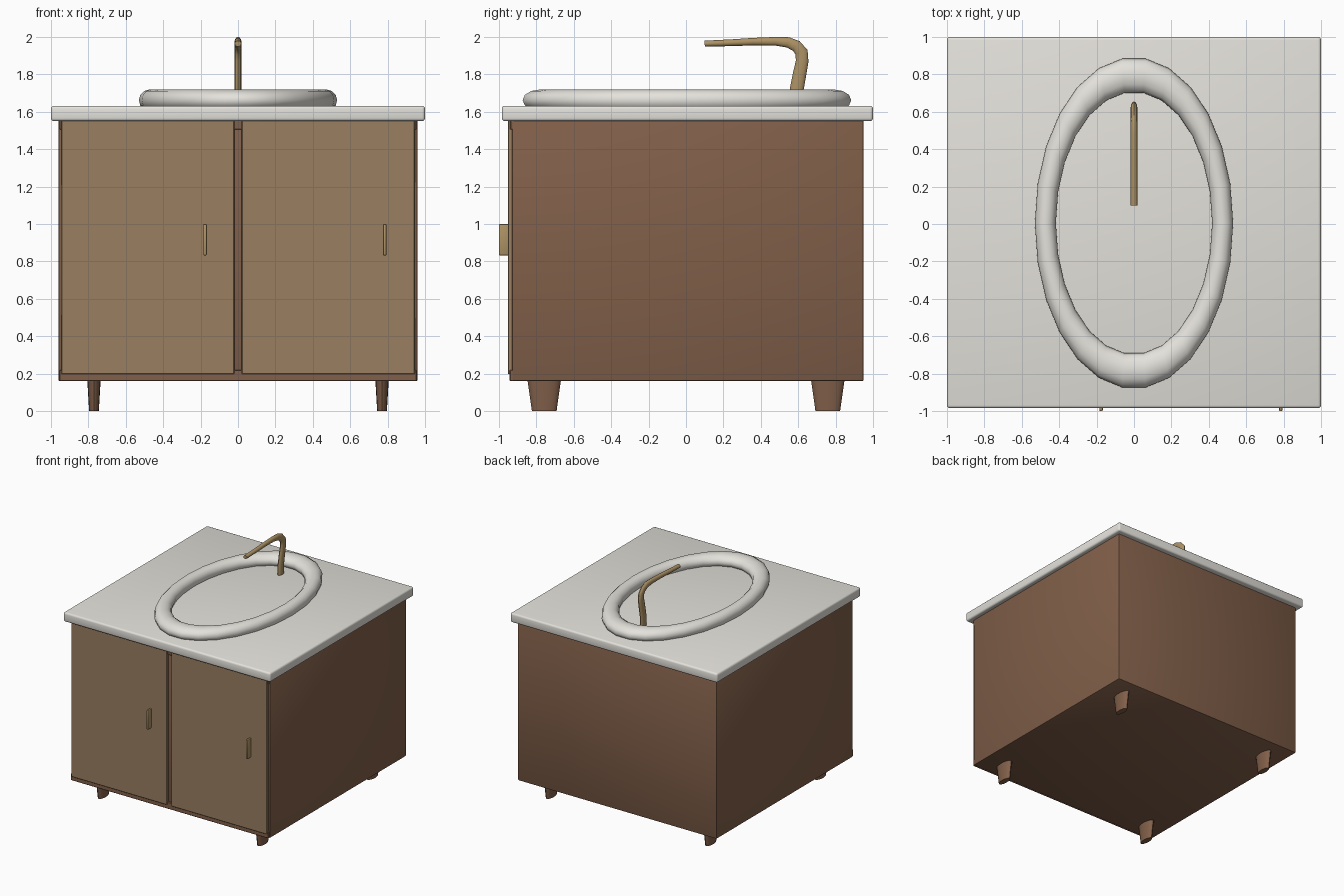
import bpy, bmesh, math
from mathutils import Vector

if "Cube" in bpy.data.objects:
    bpy.data.objects.remove(bpy.data.objects["Cube"])


def material(name, rgb):
    m = bpy.data.materials.new(name)
    m.diffuse_color = (*rgb, 1)
    m.use_nodes = True
    m.node_tree.nodes["Principled BSDF"].inputs["Base Color"].default_value = m.diffuse_color
    return m


WOOD = material("dark_wood", (0.22, 0.115, 0.067))
DOOR = material("light_wood", (0.32, 0.21, 0.118))
STONE = material("white_stone", (0.78, 0.76, 0.71))
BRASS = material("brass", (0.42, 0.29, 0.13))


def finish(bm, name, mat, angle=35):
    bmesh.ops.recalc_face_normals(bm, faces=bm.faces)
    me = bpy.data.meshes.new(name)
    bm.to_mesh(me)
    bm.free()
    ob = bpy.data.objects.new(name, me)
    bpy.context.collection.objects.link(ob)
    me.materials.append(mat)
    bpy.ops.object.select_all(action='DESELECT')
    ob.select_set(True)
    bpy.context.view_layer.objects.active = ob
    bpy.ops.object.shade_smooth_by_angle(angle=math.radians(angle))
    return ob


def box(name, lo, hi, mat, bevel=0.0, segments=2):
    bm = bmesh.new()
    bmesh.ops.create_cube(bm, size=1)
    for v in bm.verts:
        v.co = Vector([(a + b) / 2 + c * (b - a) for a, b, c in zip(lo, hi, v.co)])
    if bevel:
        bmesh.ops.bevel(bm, geom=bm.edges[:], offset=bevel, segments=segments,
                        profile=0.5, affect='EDGES')
    return finish(bm, name, mat)


def loft(name, rings, mat, closed=False):
    """Skin a list of equally sized point rings; cap the ends unless closed."""
    bm = bmesh.new()
    vs = [[bm.verts.new(p) for p in r] for r in rings]
    n = len(vs[0])
    pairs = list(zip(vs, vs[1:])) + ([(vs[-1], vs[0])] if closed else [])
    for a, b in pairs:
        for i in range(n):
            j = (i + 1) % n
            bm.faces.new((a[i], a[j], b[j], b[i]))
    if not closed:
        bm.faces.new(vs[0])
        bm.faces.new(vs[-1])
    return finish(bm, name, mat, 45)


def angles(n):
    return [2 * math.pi * i / n for i in range(n)]


# Cabinet body with rails showing in the gap between the doors
box("cabinet_body", (-0.96, -0.93, 0.16), (0.96, 0.95, 1.56), WOOD, 0.008)
box("bottom_rail", (-0.955, -0.943, 0.16), (0.955, -0.92, 0.22), WOOD, 0.004, 1)
box("top_rail", (-0.955, -0.94, 1.505), (0.955, -0.92, 1.555), WOOD, 0.004, 1)

# Doors and handles (both handles sit on the right of their door)
for side, x0, x1, hx in (("left", -0.945, -0.02, -0.176), ("right", 0.02, 0.945, 0.785)):
    box(side + "_door", (x0, -0.953, 0.197), (x1, -0.925, 1.555), DOOR, 0.004, 1)
    box(side + "_handle", (hx - 0.009, -1.0, 0.832), (hx + 0.009, -0.945, 1.0), BRASS, 0.005)

# Tapered oval legs
for sx, xn in ((-1, "left"), (1, "right")):
    for sy, yn in ((-1, "front"), (1, "back")):
        rings = [[(sx * 0.77 + rx * math.cos(a), sy * 0.758 + ry * math.sin(a), z)
                  for a in angles(16)]
                 for z, rx, ry in ((0, 0.026, 0.066), (0.17, 0.036, 0.09))]
        loft(f"{yn}_{xn}_leg", rings, WOOD)

# Countertop
box("countertop", (-1.0, -0.985, 1.55), (1.0, 1.0, 1.632), STONE, 0.016, 3)

# Oval basin rim
rim = [[((0.474 + 0.056 * math.cos(b)) * math.cos(a),
         0.005 + (0.793 + 0.092 * math.cos(b)) * math.sin(a),
         1.662 + 0.057 * math.sin(b)) for b in angles(12)] for a in angles(26)]
loft("basin_rim", rim, STONE, closed=True)

# Faucet: tapering oval tube swept along a bent path (y, z, thickness)
path = [(0.59, 1.62, 0.038), (0.592, 1.72, 0.037), (0.607, 1.80, 0.036),
        (0.621, 1.87, 0.034), (0.618, 1.918, 0.034), (0.59, 1.952, 0.031),
        (0.545, 1.971, 0.028), (0.48, 1.977, 0.023), (0.36, 1.975, 0.02),
        (0.24, 1.969, 0.018), (0.1, 1.964, 0.016)]
tube = []
for i, (y, z, r) in enumerate(path):
    p, q = path[max(i - 1, 0)], path[min(i + 1, len(path) - 1)]
    t = Vector((0, q[0] - p[0], q[1] - p[1])).normalized()
    side = Vector((1, 0, 0))
    up = t.cross(side)
    tube.append([Vector((0, y, z)) + side * 0.018 * math.cos(a) + up * r * math.sin(a)
                 for a in angles(12)])
loft("faucet", tube, BRASS)
